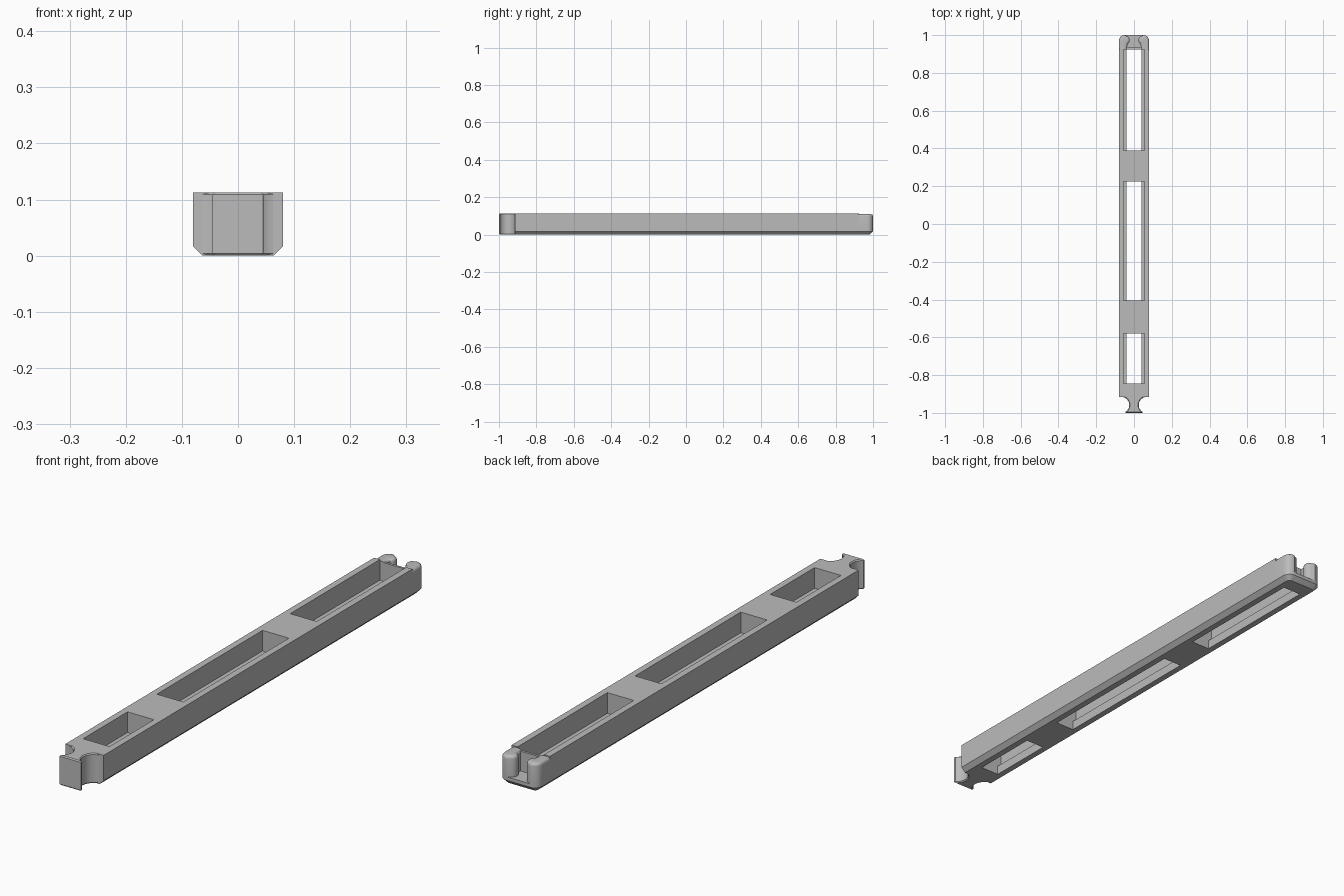
import bpy, bmesh
from math import sin, cos, radians

cube = bpy.data.objects.get("Cube")
if cube:
    bpy.data.objects.remove(cube, do_unlink=True)

TOP = 0.113
SHOULDER = -0.915
SOCKET = 0.925
BACK = 1.0

grey = bpy.data.materials.new("plain_grey")
grey.use_nodes = True
colour = (0.5, 0.5, 0.5, 1)
grey.diffuse_color = colour
grey.node_tree.nodes["Principled BSDF"].inputs["Base Color"].default_value = colour


def arc(cx, cy, r, start, end, steps):
    angles = [radians(start + (end - start) * i / steps) for i in range(steps + 1)]
    return [(cx + r * cos(a), cy + r * sin(a)) for a in angles]


def mirrored(half):
    """Close a half outline (x > 0) by reflecting it across x = 0."""
    return half + [(-x, y) for x, y in reversed(half)]


def finish(name, bm):
    bmesh.ops.recalc_face_normals(bm, faces=bm.faces)
    mesh = bpy.data.meshes.new(name)
    bm.to_mesh(mesh)
    bm.free()
    mesh.materials.append(grey)
    obj = bpy.data.objects.new(name, mesh)
    bpy.context.collection.objects.link(obj)
    return obj


def smooth(obj):
    bpy.ops.object.select_all(action='DESELECT')
    obj.select_set(True)
    bpy.context.view_layer.objects.active = obj
    bpy.ops.object.shade_smooth_by_angle(angle=radians(32))


def prism(name, outline, z0, z1, top=(0, 1), bottom=(0, 1), joint=None):
    """Extrude a plan outline; bevel its rims except along the joint at y = joint."""
    bm = bmesh.new()
    face = bm.faces.new([bm.verts.new((x, y, z0)) for x, y in outline])
    up = bmesh.ops.extrude_face_region(bm, geom=[face], use_keep_orig=True)["geom"]
    for v in up:
        if isinstance(v, bmesh.types.BMVert):
            v.co.z = z1
    bmesh.ops.recalc_face_normals(bm, faces=bm.faces)
    for z, (width, segments) in ((z1, top), (z0, bottom)):
        if not width:
            continue
        rim = [e for e in bm.edges
               if all(abs(v.co.z - z) < 1e-5 for v in e.verts)
               and not (joint is not None
                        and all(abs(v.co.y - joint) < 1e-5 for v in e.verts))]
        bmesh.ops.bevel(bm, geom=rim, offset=width, segments=segments, profile=0.5,
                        affect='EDGES', clamp_overlap=True)
    return finish(name, bm)


def box_outline(x, y0, y1):
    return mirrored([(x, y0), (x, y1)])


# Long bar with chamfered lower edges
section = mirrored([(0.063, 0), (0.08, 0.017), (0.08, TOP)])
bm = bmesh.new()
end = bm.faces.new([bm.verts.new((x, SHOULDER, z)) for x, z in section])
out = bmesh.ops.extrude_face_region(bm, geom=[end], use_keep_orig=True)["geom"]
for v in out:
    if isinstance(v, bmesh.types.BMVert):
        v.co.y = SOCKET
bar = finish("bar", bm)

# Stepped windows: a wide upper pocket above a narrower through slot
for y0, y1 in ((-0.845, -0.58), (-0.405, 0.225), (0.39, 0.96)):
    for x, z0, z1 in ((0.055, 0.035, 0.2), (0.039, -0.1, 0.15)):
        cutter = prism("window_cutter", box_outline(x, y0, y1), z0, z1)
        cutter.hide_render = True
        mod = bar.modifiers.new("window", 'BOOLEAN')
        mod.operation = 'DIFFERENCE'
        mod.solver = 'EXACT'
        mod.object = cutter
        bpy.context.view_layer.objects.active = bar
        bpy.ops.object.modifier_apply(modifier=mod.name)
        bpy.data.objects.remove(cutter, do_unlink=True)

# Front tongue with a waisted neck and chamfered top
neck = arc(0.068, -0.958, 0.043, 97, 237, 14)
half = [(0.063, SHOULDER + 0.01)] + neck + [(0.045, -BACK)]
tongue = prism("tongue", mirrored(half), 0, TOP, top=(0.013, 1), bottom=(0.004, 1),
               joint=SHOULDER + 0.01)
smooth(tongue)

# Rounded floor of the rear socket
corner = arc(0.05, 0.97, 0.03, 0, 90, 6)
base = prism("socket_floor", mirrored([(0.08, SOCKET)] + corner), 0, 0.03,
             bottom=(0.017, 1), joint=SOCKET)
smooth(base)

# Pair of rounded lobes gripping the socket groove
inner = arc(0.045, 0.973, 0.022, 110, 240, 8)
lobe_outline = [(0.08, SOCKET)] + corner + inner + [(0.037, 0.935), (0.037, SOCKET)]
for name, side in (("left_lobe", 1), ("right_lobe", -1)):
    outline = [(side * x, min(y, BACK)) for x, y in lobe_outline]
    lobe = prism(name, outline, 0.028, 0.109, top=(0.012, 4), joint=SOCKET)
    smooth(lobe)

# Thin wall closing the last window
prism("socket_wall", box_outline(0.045, SOCKET, 0.934), 0.02, 0.105)
